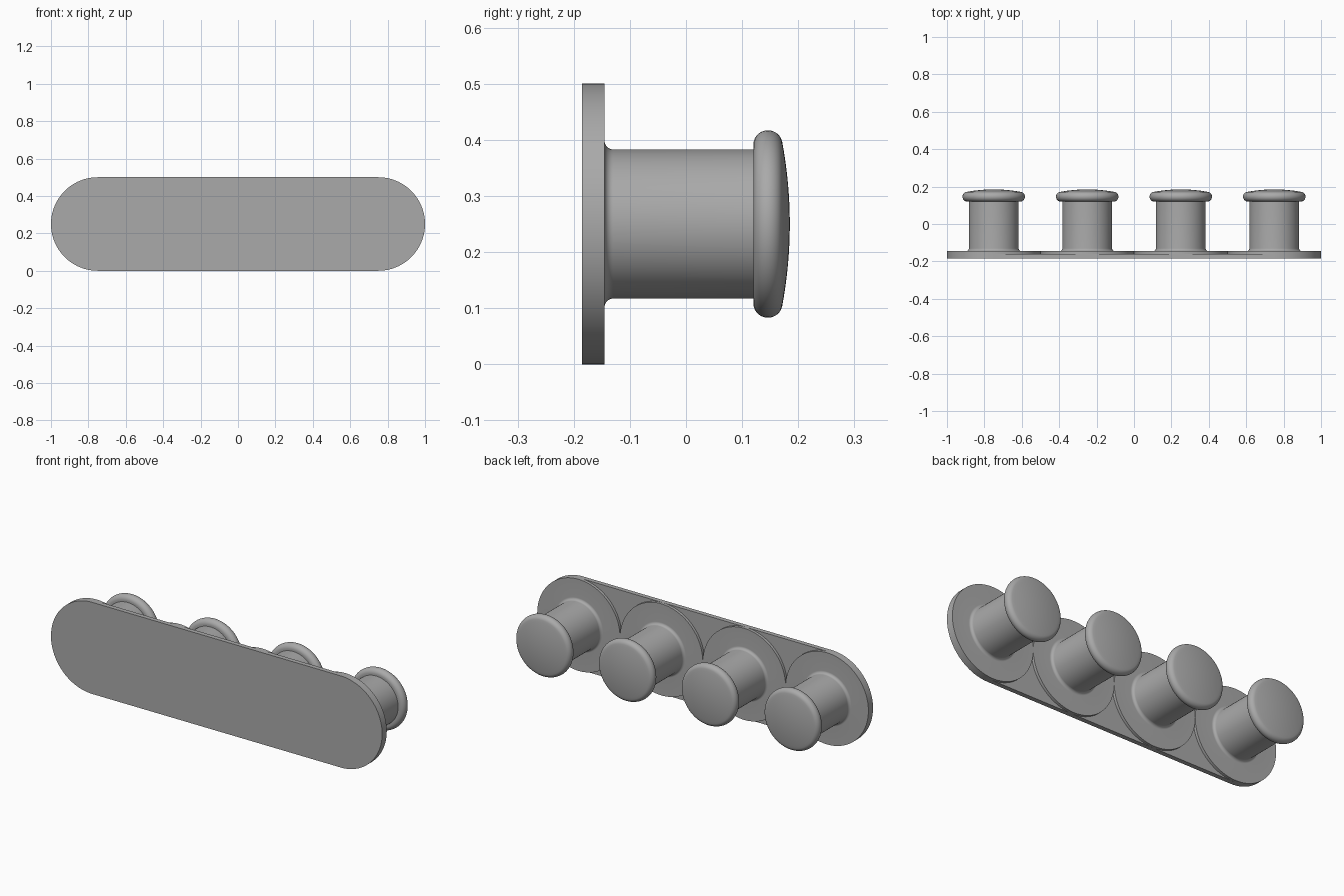
import bpy, bmesh
from math import sin, cos, pi, radians, sqrt

if "Cube" in bpy.data.objects:
    bpy.data.objects.remove(bpy.data.objects["Cube"])

SEG = 96
MID_Z, RADIUS = 0.25, 0.25
BACK, STEP, FACE = -0.185, -0.16, -0.145   # depth levels of the backing
POST_R, FILLET = 0.133, 0.015
HEAD_Y, RIM, HEAD_R, TIP = 0.12, 0.026, 0.167, 0.185

grey = bpy.data.materials.new("satin grey")
grey.use_nodes = True
colour = (0.4, 0.4, 0.4, 1)
grey.diffuse_color = colour
grey.node_tree.nodes["Principled BSDF"].inputs["Base Color"].default_value = colour


def finish(name, bm):
    """Turn a bmesh into a smooth-shaded object with sharp edges kept."""
    bmesh.ops.remove_doubles(bm, verts=bm.verts, dist=1e-5)
    bmesh.ops.recalc_face_normals(bm, faces=bm.faces)
    mesh = bpy.data.meshes.new(name)
    bm.to_mesh(mesh)
    bm.free()
    mesh.materials.append(grey)
    obj = bpy.data.objects.new(name, mesh)
    bpy.context.collection.objects.link(obj)
    bpy.ops.object.select_all(action='DESELECT')
    obj.select_set(True)
    bpy.context.view_layer.objects.active = obj
    bpy.ops.object.shade_smooth_by_angle(angle=radians(35))
    return obj


def lathe(name, profile, x):
    """Revolve (radius, y) points about the y axis, centred at x."""
    bm = bmesh.new()
    verts = [bm.verts.new((r, y, 0)) for r, y in profile]
    edges = [bm.edges.new(pair) for pair in zip(verts, verts[1:])]
    bmesh.ops.spin(bm, geom=verts + edges, cent=(0, 0, 0), axis=(0, 1, 0),
                   angle=2 * pi, steps=SEG)
    obj = finish(name, bm)
    obj.location = (x, 0, MID_Z)


def arc(cr, cy, rad, start, end, steps=10):
    """Arc points in the (radius, y) plane, angles in degrees."""
    angles = [radians(start + (end - start) * i / steps) for i in range(steps + 1)]
    return [(cr + rad * cos(a), cy + rad * sin(a)) for a in angles]


# Backplate: a long slab with half-round ends
bm = bmesh.new()
outline = []
for side in (1, -1):
    for i in range(SEG // 2 + 1):
        a = -pi / 2 + 2 * pi * i / SEG
        outline.append(bm.verts.new((side * (0.75 + RADIUS * cos(a)), BACK,
                                     MID_Z + side * RADIUS * sin(a))))
slab = bm.faces.new(outline)
top = bmesh.ops.extrude_face_region(bm, geom=[slab])["geom"]
bmesh.ops.translate(bm, vec=(0, STEP - BACK, 0),
                    verts=[v for v in top if isinstance(v, bmesh.types.BMVert)])
finish("backplate", bm)

# Rosette and post share one profile, joined by a small fillet
post = [(RADIUS, STEP), (RADIUS, FACE)]
post += arc(POST_R + FILLET, FACE + FILLET, FILLET, 270, 180)
post += [(POST_R, HEAD_Y)]

# Knob head: flat underside, rounded rim and a shallow dome
rim_c = HEAD_R - RIM
head = [(POST_R - 0.01, HEAD_Y)] + arc(rim_c, HEAD_Y + RIM, RIM, -90, 78, 18)
edge_r, edge_y = head[-1]
rise = TIP - edge_y
dome_r = (edge_r ** 2 + rise ** 2) / (2 * rise)
for i in range(1, 13):
    r = edge_r * (1 - i / 12)
    head.append((r, TIP - dome_r + sqrt(dome_r ** 2 - r ** 2)))

for n, x in enumerate((-0.75, -0.25, 0.25, 0.75), 1):
    lathe(f"post_{n}", post, x)
    lathe(f"knob_head_{n}", head, x)
